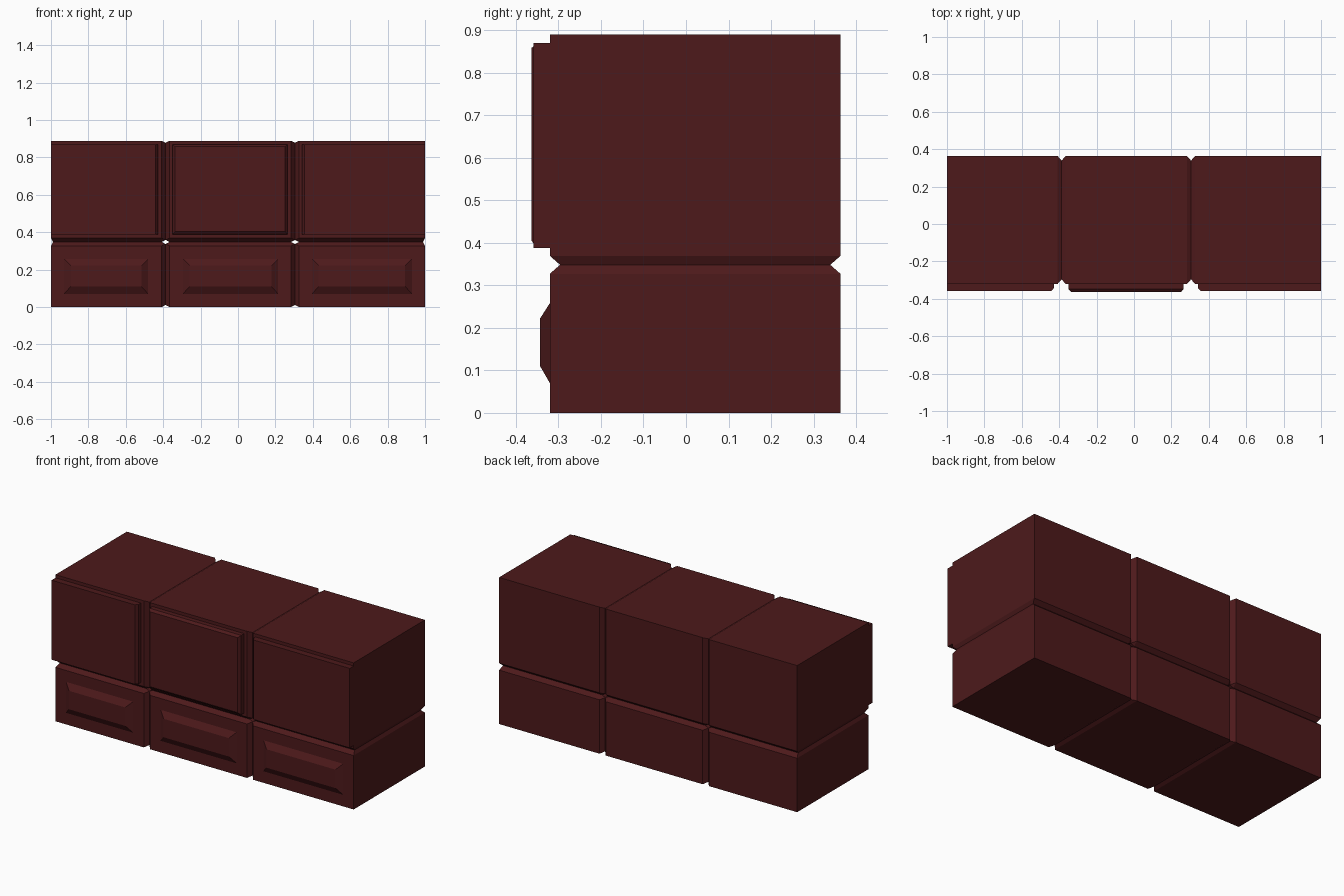
import bpy, bmesh
from math import radians

if "Cube" in bpy.data.objects:
    bpy.data.objects.remove(bpy.data.objects["Cube"])

BACK, FRONT, TOP = 0.363, -0.32, 0.889
SEAM_X = (-0.387, 0.305)      # vertical joints
SEAM_Z = 0.348                # horizontal joint
BAND, DEPTH, LIP = 0.021, 0.024, 0.011   # groove half width and depths

wood = bpy.data.materials.new("dark_red_wood")
wood.diffuse_color = (0.075, 0.010, 0.011, 1)
wood.use_nodes = True
wood.node_tree.nodes["Principled BSDF"].inputs["Base Color"].default_value = wood.diffuse_color


def hull(name, points):
    """Flat-faced convex solid around a set of points."""
    bm = bmesh.new()
    for p in points:
        bm.verts.new(p)
    res = bmesh.ops.convex_hull(bm, input=bm.verts[:])
    junk = {g for g in res["geom_interior"] + res["geom_unused"]
            if isinstance(g, bmesh.types.BMVert)}
    bmesh.ops.delete(bm, geom=list(junk), context='VERTS')
    bmesh.ops.dissolve_limit(bm, angle_limit=radians(1),
                             verts=bm.verts[:], edges=bm.edges[:])
    bmesh.ops.recalc_face_normals(bm, faces=bm.faces[:])
    mesh = bpy.data.meshes.new(name)
    bm.to_mesh(mesh)
    bm.free()
    mesh.materials.append(wood)
    ob = bpy.data.objects.new(name, mesh)
    bpy.context.collection.objects.link(ob)
    return ob


def corners(xs, ys, zs):
    return [(x, y, z) for x in xs for y in ys for z in zs]


def cabinet_box(name, x0, x1, left, right, upper):
    """Box chamfered towards each joint it shares with a neighbour."""
    z0, z1 = (SEAM_Z, TOP) if upper else (0, SEAM_Z)
    ys, ys_in = (FRONT, BACK), (FRONT + DEPTH, BACK - DEPTH)
    cx = (x0 + BAND * left, x1 - BAND * right)
    cz = (z0 + BAND, z1) if upper else (z0, z1 - BAND)
    pts = corners(cx, ys, cz)
    seam_faces = [x for x, used in ((x0, left), (x1, right)) if used]
    pts += corners(seam_faces, ys_in, (z0 + LIP, z1 - LIP))
    wide = (x0 + (BAND if left else LIP), x1 - (BAND if right else LIP))
    pts += corners(wide, ys_in, (SEAM_Z,))
    return hull(name, pts)


def panel(name, *rings):
    """Panel from rectangles (y, x0, x1, z0, z1), back to front."""
    pts = []
    for y, x0, x1, z0, z1 in rings:
        pts += corners((x0, x1), (y,), (z0, z1))
    return hull(name, pts)


# Six cabinet bodies
edges = (-1, *SEAM_X, 1)
labels = ("left", "middle", "right")
for i, label in enumerate(labels):
    for level in ("lower", "upper"):
        cabinet_box(f"{level}_{label}_body", edges[i], edges[i + 1],
                    i > 0, i < 2, level == "upper")

# Raised drawer fronts
for label, (x0, x1) in zip(labels, ((-0.93, -0.48), (-0.295, 0.215), (0.395, 0.93))):
    panel(f"{label}_drawer_front",
          (FRONT + 0.005, x0, x1, 0.07, 0.258),
          (FRONT, x0, x1, 0.07, 0.258),
          (-0.343, x0 + 0.036, x1 - 0.036, 0.11, 0.222))

# Doors: side doors run flush to the outer ends, middle door is bevelled all round
Z0, Z1 = 0.388, 0.87
panel("left_door", (FRONT + 0.005, -1, -0.428, Z0, Z1),
      (-0.342, -1, -0.428, Z0, Z1), (-0.358, -1, -0.442, Z0, Z1))
panel("right_door", (FRONT + 0.005, 0.342, 1, Z0, Z1),
      (-0.342, 0.342, 1, Z0, Z1), (-0.358, 0.356, 1, Z0, Z1))
panel("middle_door", (FRONT + 0.005, -0.35, 0.265, Z0, Z1),
      (-0.348, -0.35, 0.265, Z0, Z1), (-0.363, -0.337, 0.252, 0.404, 0.858))
